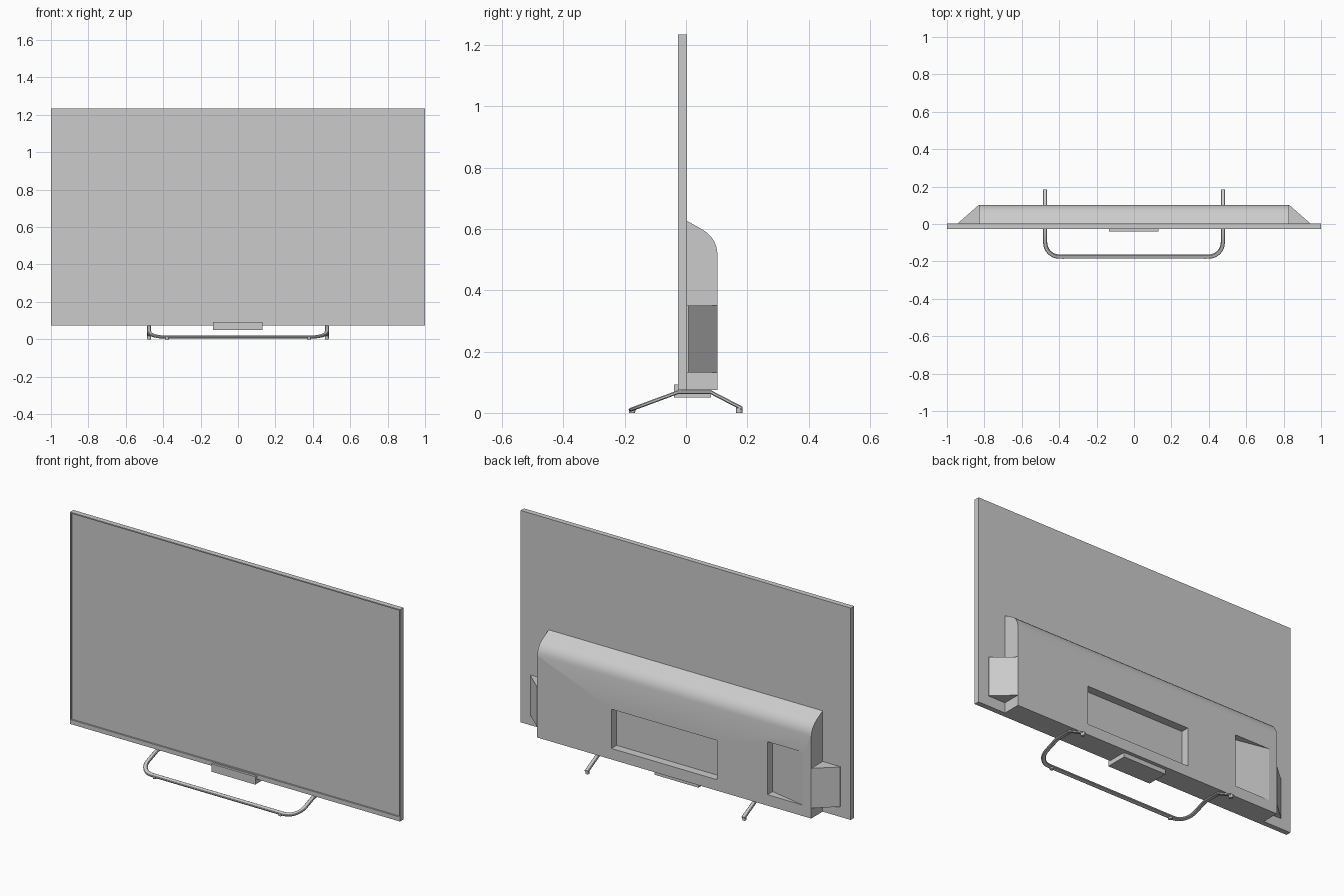
import bpy, bmesh, math
from mathutils import Vector

if "Cube" in bpy.data.objects:
    bpy.data.objects.remove(bpy.data.objects["Cube"])


def finish(name, bm, smooth=None):
    bmesh.ops.recalc_face_normals(bm, faces=bm.faces)
    mesh = bpy.data.meshes.new(name)
    bm.to_mesh(mesh)
    bm.free()
    ob = bpy.data.objects.new(name, mesh)
    bpy.context.collection.objects.link(ob)
    if smooth:
        bpy.ops.object.select_all(action='DESELECT')
        ob.select_set(True)
        bpy.context.view_layer.objects.active = ob
        bpy.ops.object.shade_smooth_by_angle(angle=math.radians(smooth))
    return ob


def prism(name, pts, axis, lo, hi, smooth=None):
    """Extrude a profile: axis 'x' takes (y, z) points, axis 'z' takes (x, y)."""
    bm = bmesh.new()
    place = (lambda p, d: (d, *p)) if axis == 'x' else (lambda p, d: (*p, d))
    a = [bm.verts.new(place(p, lo)) for p in pts]
    b = [bm.verts.new(place(p, hi)) for p in pts]
    bm.faces.new(a)
    bm.faces.new(b)
    for i in range(len(pts)):
        j = (i + 1) % len(pts)
        bm.faces.new((a[i], a[j], b[j], b[i]))
    return finish(name, bm, smooth)


FRONT, BACK = -0.026, 0.003
BOTTOM, TOP = 0.075, 1.235
REAR = 0.102

# Display panel with a recessed screen and a deeper lower bezel
bm = bmesh.new()
bmesh.ops.create_cube(bm, size=1)
for v in bm.verts:
    v.co = (v.co.x * 2, FRONT if v.co.y < 0 else BACK, BOTTOM if v.co.z < 0 else TOP)
bm.normal_update()
screen = min(bm.faces, key=lambda f: f.calc_center_median().y)
bmesh.ops.inset_region(bm, faces=[screen], thickness=0.009)
for v in screen.verts:
    if v.co.z < 0.5:
        v.co.z += 0.018
bmesh.ops.inset_region(bm, faces=[screen], thickness=0.0005, depth=-0.008)
finish("display_panel", bm)

# Rear electronics housing with a rounded upper shoulder
profile = [(BACK, BOTTOM), (REAR, BOTTOM), (REAR, 0.525), (0.099, 0.543), (0.092, 0.560),
           (0.082, 0.575), (0.070, 0.587), (0.056, 0.597), (BACK, 0.627)]
housing = prism("rear_housing", profile, 'x', -0.83, 0.83, smooth=25)

# Recesses: a flat-bottomed one in the middle, a tapering connector bay at the side
D = 0.045
cutters = [
    prism("middle_recess_cutter",
          [(-0.26, REAR - D), (0.38, REAR - D), (0.38, 0.15), (-0.26, 0.15)], 'z', 0.135, 0.35),
    prism("connector_bay_cutter",
          [(-0.565, REAR - D), (-0.565, 0.15), (-0.78, 0.15), (-0.78, REAR)], 'z', 0.135, 0.425),
]
for c in cutters:
    c.hide_render = True
    c.display_type = 'WIRE'
    mod = housing.modifiers.new(c.name, 'BOOLEAN')
    mod.operation = 'DIFFERENCE'
    mod.solver = 'EXACT'
    mod.object = c

# Sloping side wedges
for side, s in (("left", -1), ("right", 1)):
    prism(side + "_side_wedge",
          [(s * 0.83, BACK), (s * 0.937, BACK), (s * 0.937, 0.008), (s * 0.83, REAR)],
          'z', 0.132, 0.35)

# Small module hooked under the lower edge
prism("lower_module", [(-0.039, 0.05), (0.082, 0.05), (0.082, BOTTOM), (FRONT, BOTTOM),
                       (FRONT, 0.093), (-0.039, 0.093)], 'x', -0.133, 0.132)

# Bent-bar stand: path in plan, height and tilt follow y
KF, KB, ZB = 0.37, 0.52, 0.068         # front slope, back slope, bar height under panel
YF, YB, X, R = -0.025, 0.08, 0.475, 0.075
YC = -0.174 + R


def height(y):
    return ZB - max(0, YF - y) * KF - max(0, y - YB) * KB


def tilt(y):
    k = KF if y < YF - 1e-4 else KF / 2 if y < YF + 1e-4 else \
        0 if y < YB - 1e-4 else -KB / 2 if y < YB + 1e-4 else -KB
    return Vector((0, -k, 1)).normalized()


half = [(X, 0.182), (X, YB), (X, YF)]
for i in range(9):
    a = math.radians(90 * i / 8)
    half.append((X - R + R * math.cos(a), YC - R * math.sin(a)))
plan = half + [(-x, y) for x, y in reversed(half)]
path = [Vector((x, y, height(y))) for x, y in plan]

W, T, C = 0.011, 0.006, 0.003          # half width, half thickness, corner cut
section = [(W, T - C), (W - C, T), (C - W, T), (-W, T - C),
           (-W, C - T), (C - W, -T), (W - C, -T), (W, C - T)]
bm = bmesh.new()
rings = []
for i, p in enumerate(path):
    t = (path[min(i + 1, len(path) - 1)] - path[max(i - 1, 0)]).normalized()
    n = tilt(p.y)
    side = t.cross(n).normalized()
    rings.append([bm.verts.new(p + side * u + n * w) for u, w in section])
for a, b in zip(rings, rings[1:]):
    for i in range(8):
        j = (i + 1) % 8
        bm.faces.new((a[i], a[j], b[j], b[i]))
bm.faces.new(rings[0])
bm.faces.new(rings[-1])
finish("stand_bar", bm, smooth=30)

# Feet under the stand
for side, s in (("left", -1), ("right", 1)):
    for end, x, y, h in (("rear", X, 0.174, 0.02), ("front", 0.38, -0.176, 0.012)):
        bm = bmesh.new()
        bmesh.ops.create_cone(bm, cap_ends=True, segments=16, radius1=0.010,
                              radius2=0.011, depth=h)
        bmesh.ops.translate(bm, verts=bm.verts, vec=(s * x, y, h / 2))
        finish(f"{end}_{side}_foot", bm, smooth=30)
